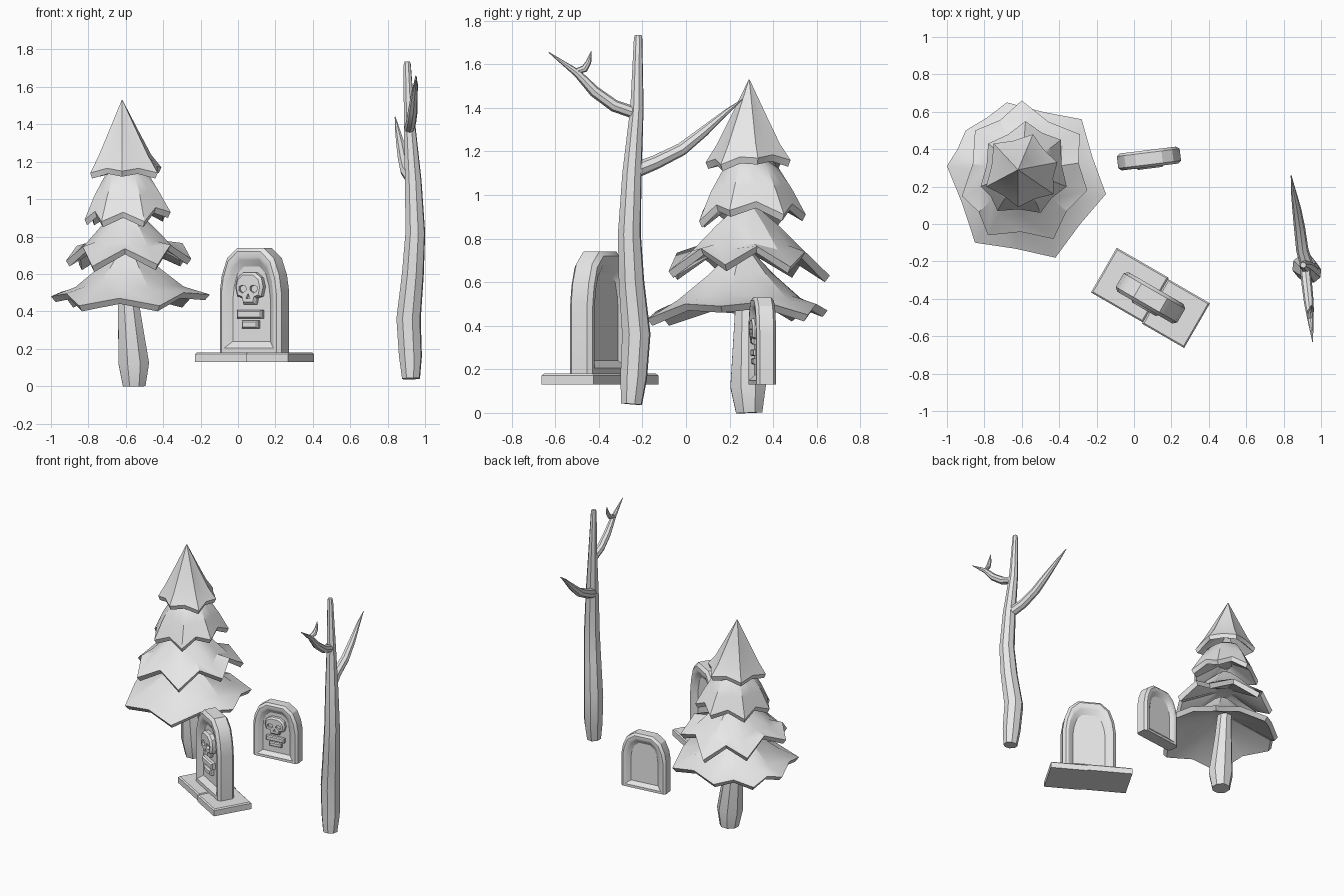
import bpy, bmesh
from math import radians
from mathutils import Vector, Matrix

cube = bpy.data.objects.get("Cube")
if cube:
    bpy.data.objects.remove(cube, do_unlink=True)

GREY = (0.8, 0.8, 0.8, 1.0)
grey = bpy.data.materials.new("light_grey")
grey.use_nodes = True
grey.diffuse_color = GREY
grey.node_tree.nodes["Principled BSDF"].inputs["Base Color"].default_value = GREY
parts = []


def add_object(name, mesh):
    mesh.materials.clear()
    mesh.materials.append(grey)
    obj = bpy.data.objects.new(name, mesh)
    bpy.context.collection.objects.link(obj)
    parts.append(obj)
    return obj


def loft(name, rings, matrix=Matrix()):
    """Skin a stack of equal-length rings and cap both ends."""
    bm = bmesh.new()
    loops = [[bm.verts.new(matrix @ Vector(p)) for p in ring] for ring in rings]
    count = len(loops[0])
    for low, high in zip(loops, loops[1:]):
        for i in range(count):
            j = (i + 1) % count
            bm.faces.new((low[i], low[j], high[j], high[i]))
    bm.faces.new(loops[0])
    bm.faces.new(loops[-1])
    bmesh.ops.recalc_face_normals(bm, faces=bm.faces)
    mesh = bpy.data.meshes.new(name)
    bm.to_mesh(mesh)
    bm.free()
    return add_object(name, mesh)


def tube(name, path):
    """Tapered eight-sided limb; each path point is x, y, z, radius."""
    curve = bpy.data.curves.new(name, "CURVE")
    curve.dimensions = "3D"
    curve.bevel_depth = 1.0
    curve.bevel_resolution = 2
    curve.use_fill_caps = True
    spline = curve.splines.new("POLY")
    spline.points.add(len(path) - 1)
    for point, (x, y, z, r) in zip(spline.points, path):
        point.co = (x, y, z, 1)
        point.radius = r
    temp = bpy.data.objects.new(name + "_path", curve)
    bpy.context.collection.objects.link(temp)
    bpy.context.view_layer.update()
    graph = bpy.context.evaluated_depsgraph_get()
    mesh = bpy.data.meshes.new_from_object(temp.evaluated_get(graph))
    bpy.data.objects.remove(temp, do_unlink=True)
    mesh.name = name
    return add_object(name, mesh)


def tier(name, centre, profile, tips, lift, notch):
    """Skirt of foliage: drooping tips with raised notches between them."""
    cx, cy = centre
    rim = []
    for i, tip in enumerate(tips):
        a, b = Vector(tip), Vector(tips[(i + 1) % len(tips)])
        mid = (a + b) / 2
        rim.append(a)
        rim.append(Vector((cx + (mid.x - cx) * notch, cy + (mid.y - cy) * notch, mid.z + lift)))

    def ring(fraction, height=None, drop=0.0):
        return [(cx + (p.x - cx) * fraction, cy + (p.y - cy) * fraction,
                 p.z - drop if height is None else height + (p.z - tips[0][2]) * fraction * 0.4)
                for p in rim]

    rings = [ring(f, z) for f, z in profile]
    rings += [ring(1.0), ring(0.94, drop=0.03), ring(0.2, tips[0][2] + 0.12)]
    return loft(name, rings)


# Pine tree
tube("pine_trunk", [(-.555, .29, 0, .065), (-.557, .285, .12, .088),
                    (-.585, .28, .43, .062), (-.6, .28, .65, .05)])
tier("pine_tier_bottom", (-.59, .26), [(.12, .74), (.36, .64), (.68, .53)],
     [(-1.0, .31, .48), (-.85, -.1, .43), (-.42, -.18, .43), (-.15, .16, .49),
      (-.28, .56, .45), (-.68, .65, .47), (-.9, .5, .45)], .04, .98)
tier("pine_tier_lower", (-.6, .28), [(.15, .94), (.4, .86), (.7, .75)],
     [(-.92, .15, .67), (-.78, -.06, .64), (-.43, -.08, .65), (-.25, .18, .68),
      (-.29, .48, .67), (-.6, .66, .63), (-.85, .5, .65)], .09, .92)
tier("pine_tier_upper", (-.6, .29), [(.3, 1.16), (.52, 1.12), (.76, 1.02)],
     [(-.82, .2, .89), (-.73, .07, .88), (-.5, .06, .88), (-.36, .2, .93),
      (-.39, .45, .91), (-.58, .55, .91), (-.78, .43, .89)], .05, .94)
tier("pine_tier_top", (-.62, .29), [(.01, 1.53), (.42, 1.36), (.74, 1.23)],
     [(-.79, .2, 1.14), (-.62, .09, 1.15), (-.43, .16, 1.14),
      (-.41, .33, 1.17), (-.54, .48, 1.16), (-.75, .43, 1.15)], .02, .94)

# Bare tree
tube("bare_trunk", [(.925, -.25, .04, .05), (.922, -.24, .16, .064), (.912, -.228, .36, .068),
                    (.935, -.25, .6, .061), (.948, -.26, .82, .055), (.937, -.248, 1.1, .046),
                    (.917, -.225, 1.4, .032), (.905, -.22, 1.72, .02), (.905, -.22, 1.735, .015)])
tube("long_branch", [(.93, -.24, 1.11, .036), (.9, -.14, 1.15, .033), (.885, -.02, 1.21, .03),
                     (.87, .08, 1.29, .024), (.85, .19, 1.385, .012), (.84, .26, 1.44, .002)])
tube("short_branch", [(.915, -.23, 1.375, .028), (.925, -.33, 1.41, .028), (.935, -.42, 1.475, .026),
                      (.943, -.5, 1.56, .018), (.955, -.63, 1.655, .002)])
tube("twig", [(.94, -.51, 1.565, .014), (.945, -.465, 1.58, .017),
              (.95, -.447, 1.61, .013), (.95, -.435, 1.66, .002)])


def mirrored(half):
    return half + [(-x, z) for x, z in reversed(half)]


def arch(width, height, bottom, y):
    """Gravestone outline of the given half width, top and bottom."""
    half = [(1, 0), (1, .58), (.93, .74), (.76, .9), (.42, 1)]
    return [(x * width, y, bottom + z * (height - bottom)) for x, z in mirrored(half)]


def block(name, x, y, z, size, matrix):
    """Slab with chamfered front edges."""
    def rect(s, t, depth):
        return [(x + i * s, depth, z + k * t) for i, k in ((-1, -1), (1, -1), (1, 1), (-1, 1))]
    w, d, h = (v / 2 for v in size)
    return loft(name, [rect(w, h, y + d), rect(w, h, y - d * .5),
                       rect(w - d * .4, h - d * .4, y - d)], matrix)


def prism_cutter(points, centre, matrix):
    px, pz = centre
    cutter = loft("socket_cutter", [[(px + x, y, pz + z) for x, z in points] for y in (-.052, -.1)], matrix)
    parts.remove(cutter)
    cutter.hide_render = True
    return cutter


def carve(obj, cutters):
    """Cut holes, keep the resulting mesh and remove the cutters."""
    for cutter in cutters:
        mod = obj.modifiers.new("socket", "BOOLEAN")
        mod.object = cutter
        mod.solver = "EXACT"
    bpy.context.view_layer.update()
    graph = bpy.context.evaluated_depsgraph_get()
    mesh = bpy.data.meshes.new_from_object(obj.evaluated_get(graph))
    obj.modifiers.clear()
    obj.data = mesh
    for cutter in cutters:
        bpy.data.objects.remove(cutter, do_unlink=True)


def gravestone(name, matrix):
    # Framed arch, recessed on both faces
    steps = [(.115, .46, .06, .03), (.14, .495, .035, .052), (.152, .51, .025, .06),
             (.17, .54, .0, .06), (.19, .56, .0, .042)]
    rings = [arch(*s) for s in steps] + [arch(w, h, b, -y) for w, h, b, y in reversed(steps)]
    loft(name + "_slab", rings, matrix)
    # Skull relief
    outline = mirrored([(.036, -.085), (.044, -.05), (.074, -.042), (.086, .01), (.074, .058), (.036, .086)])
    mid = .342
    rings = [[(x * s, y, mid + z * s) for x, z in outline]
             for s, y in ((1, -.02), (1, -.056), (.84, -.07))]
    skull = loft(name + "_skull", rings, matrix)
    eye = [(-.022, -.008), (.0, -.022), (.02, -.012), (.022, .012), (.0, .02), (-.02, .014)]
    nose = [(-.012, -.012), (.012, -.012), (0, .014)]
    carve(skull, [prism_cutter([(x * s, z) for x, z in eye], (s * .034, mid - .002), matrix) for s in (-1, 1)]
          + [prism_cutter(nose, (0, mid - .04), matrix)])
    # Plain raised plaques under the skull
    block(name + "_upper_plaque", 0, -.042, .205, (.155, .04, .046), matrix)
    block(name + "_lower_plaque", .003, -.042, .15, (.1, .04, .042), matrix)


# Large gravestone on its cracked plinth
turn = Matrix.Rotation(radians(-30), 4, "Z")
large = Matrix.Translation((.088, -.395, .18)) @ turn
gravestone("large_gravestone", large)
for side, x, width, shift in (("left", .16, .26, -.004), ("right", -.13, .32, .004)):
    w, d = width / 2, .138
    rings = [[(x + i * (w - c), shift + k * (d - c), z) for i, k in ((-1, -1), (1, -1), (1, 1), (-1, 1))]
             for z, c in ((-.05, 0), (-.008, 0), (0, .008))]
    loft("plinth_" + side, rings, large)

# Small gravestone
small = (Matrix.Translation((.08, .35, .13)) @ Matrix.Rotation(radians(7), 4, "Z")
         @ Matrix.Diagonal((.89, .76, .715, 1)))
gravestone("small_gravestone", small)

# Smooth shading with crisp edges
bpy.ops.object.select_all(action="DESELECT")
for part in parts:
    part.select_set(True)
bpy.context.view_layer.objects.active = parts[0]
bpy.ops.object.shade_smooth_by_angle(angle=radians(30))
